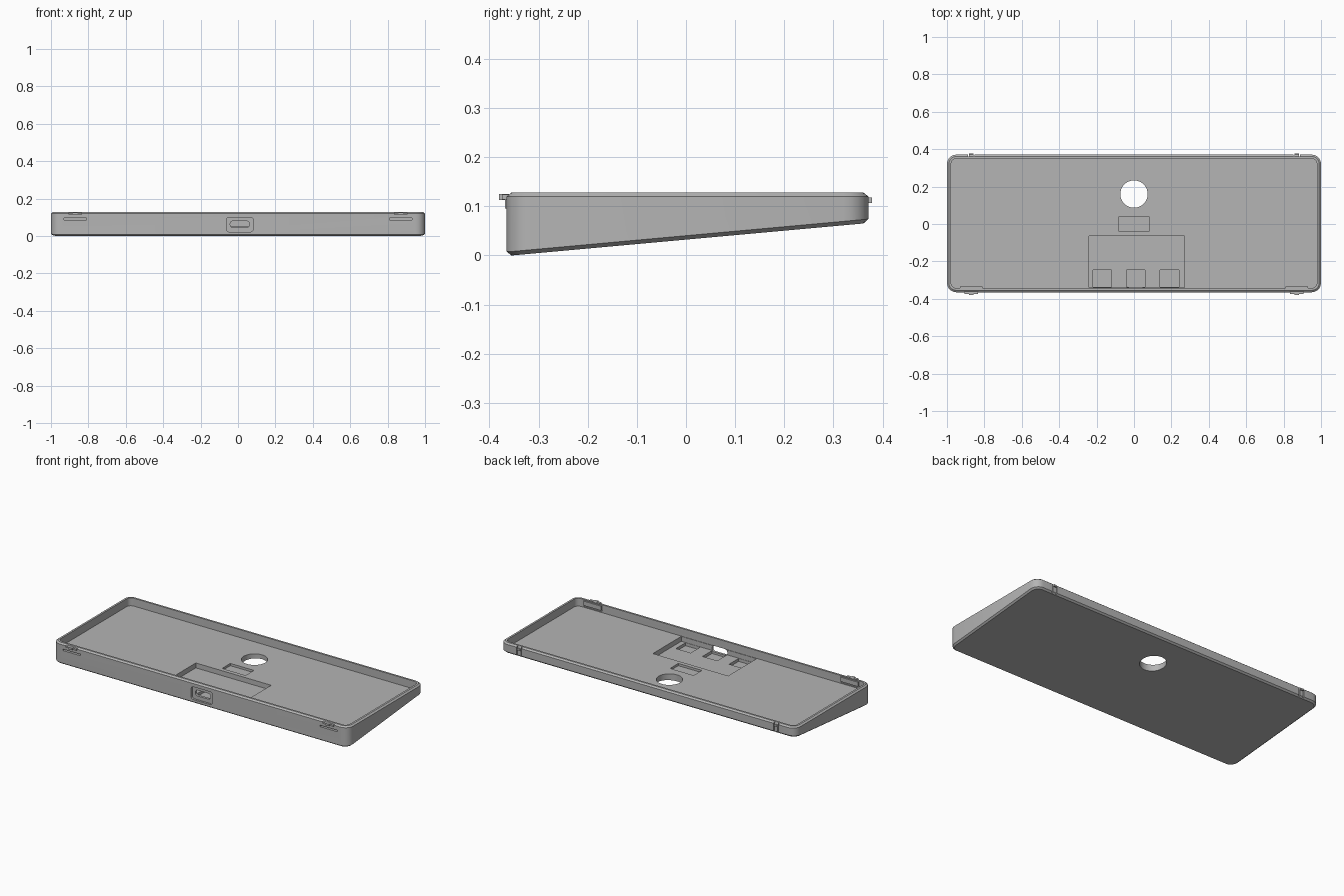
import bpy, bmesh, math
from mathutils import Matrix

if "Cube" in bpy.data.objects:
    bpy.data.objects.remove(bpy.data.objects["Cube"], do_unlink=True)

grey = bpy.data.materials.new("plain grey")
grey.use_nodes = True
COLOUR = (0.46, 0.46, 0.46, 1)
grey.diffuse_color = COLOUR
grey.node_tree.nodes["Principled BSDF"].inputs["Base Color"].default_value = COLOUR

FRONT, BACK, RIM, FLOOR, WALL = -0.365, 0.371, 0.128, 0.08, 0.022


def make(name, bm):
    bmesh.ops.recalc_face_normals(bm, faces=bm.faces)
    mesh = bpy.data.meshes.new(name)
    bm.to_mesh(mesh)
    bm.free()
    mesh.materials.append(grey)
    ob = bpy.data.objects.new(name, mesh)
    bpy.context.collection.objects.link(ob)
    return ob


def rounded(x0, x1, y0, y1, r, steps=5):
    """Counter-clockwise rounded rectangle outline."""
    pts = []
    corners = [(x1 - r, y1 - r), (x0 + r, y1 - r), (x0 + r, y0 + r), (x1 - r, y0 + r)]
    for i, (cx, cy) in enumerate(corners):
        for k in range(steps + 1):
            a = math.pi / 2 * (i + k / steps)
            pts.append((cx + r * math.cos(a), cy + r * math.sin(a)))
    return pts


def loft(name, rings):
    bm = bmesh.new()
    loops = [[bm.verts.new(p) for p in ring] for ring in rings]
    for a, b in zip(loops, loops[1:]):
        for i in range(len(a)):
            j = (i + 1) % len(a)
            bm.faces.new((a[i], a[j], b[j], b[i]))
    bm.faces.new(loops[0])
    bm.faces.new(loops[-1])
    return make(name, bm)


def box(name, x0, x1, y0, y1, z0, z1):
    bm = bmesh.new()
    scale = Matrix.Diagonal((x1 - x0, y1 - y0, z1 - z0, 1))
    move = Matrix.Translation(((x0 + x1) / 2, (y0 + y1) / 2, (z0 + z1) / 2))
    bmesh.ops.create_cube(bm, size=1, matrix=move @ scale)
    return make(name, bm)


def upright_slot(name, x0, x1, z0, z1, r, y0, y1):
    """Rounded rectangle in the front plane, run along y."""
    outline = rounded(x0, x1, z0, z1, r)
    return loft(name, [[(x, y, z) for x, z in outline] for y in (y0, y1)])


def cut(target, cutter):
    cutter.hide_render = True
    mod = target.modifiers.new("cut", 'BOOLEAN')
    mod.operation, mod.solver, mod.object = 'DIFFERENCE', 'EXACT', cutter
    bpy.context.view_layer.objects.active = target
    bpy.ops.object.modifier_apply(modifier=mod.name)
    bpy.data.objects.remove(cutter, do_unlink=True)


def ring(inset, height):
    outline = rounded(-1 + inset, 1 - inset, FRONT + inset, BACK - inset, 0.05 - inset)
    return [(x, y, height(y)) for x, y in outline]


def slope(y):
    return max(0, (y + 0.355) * 0.0909)


# Wedge-shaped tray with bevelled bottom and rim
tray = loft("case_tray", [
    ring(0.01, slope),
    ring(0, lambda y: slope(y) + 0.008),
    ring(0, lambda y: 0.12),
    ring(0.01, lambda y: RIM),
    ring(WALL, lambda y: RIM),
    ring(WALL, lambda y: FLOOR),
])

# Round hole through the floor
circle = [(0.073 * math.cos(i * math.tau / 48), 0.16 + 0.073 * math.sin(i * math.tau / 48))
          for i in range(48)]
cut(tray, loft("hole_cutter", [[(x, y, z) for x, y in circle] for z in (-0.1, 0.2)]))

# Board pocket, three deeper pockets and the shallow central recess
cut(tray, box("pocket_cutter", -0.24, 0.27, -0.34, -0.065, 0.05, 0.2))
for x in (-0.17, 0.01, 0.19):
    cut(tray, box("small_pocket_cutter", x - 0.05, x + 0.05, -0.338, -0.245, 0.032, 0.1))
cut(tray, box("recess_cutter", -0.08, 0.08, -0.04, 0.04, 0.066, 0.1))

# Cable port in the front wall
cut(tray, upright_slot("port_recess_cutter", -0.062, 0.082, 0.022, 0.1, 0.016, -0.4, -0.353))
cut(tray, upright_slot("port_cutter", -0.042, 0.062, 0.045, 0.08, 0.016, -0.4, -0.32))

# Clips at the front, small catches at the back
for side, x in (("right", -0.87), ("left", 0.87)):
    cut(tray, box("clip_slit_cutter", x - 0.06, x + 0.06, -0.4, -0.32, 0.086, 0.095))
    for s in (-1, 1):
        e = x + s * 0.014
        cut(tray, box("catch_slit_cutter", e - 0.003, e + 0.003, 0.36, 0.4, 0.05, 0.2))
    box(side + "_clip_block", x - 0.06, x + 0.06, -0.346, -0.335, 0.095, 0.122)
    box(side + "_clip_lip", x - 0.037, x + 0.037, -0.374, -0.36, 0.114, 0.124)
    box(side + "_clip_nub", x - 0.012, x + 0.012, -0.38, -0.36, 0.113, 0.125)
    box(side + "_clip_stem", x - 0.01, x + 0.01, -0.368, -0.36, 0.096, 0.115)
    box(side + "_back_catch", x - 0.011, x + 0.011, 0.36, 0.378, 0.107, 0.118)

# Soft shading round the corners, sharp edges elsewhere
bpy.ops.object.select_all(action='DESELECT')
tray.select_set(True)
bpy.context.view_layer.objects.active = tray
bpy.ops.object.shade_smooth_by_angle(angle=math.radians(25))
